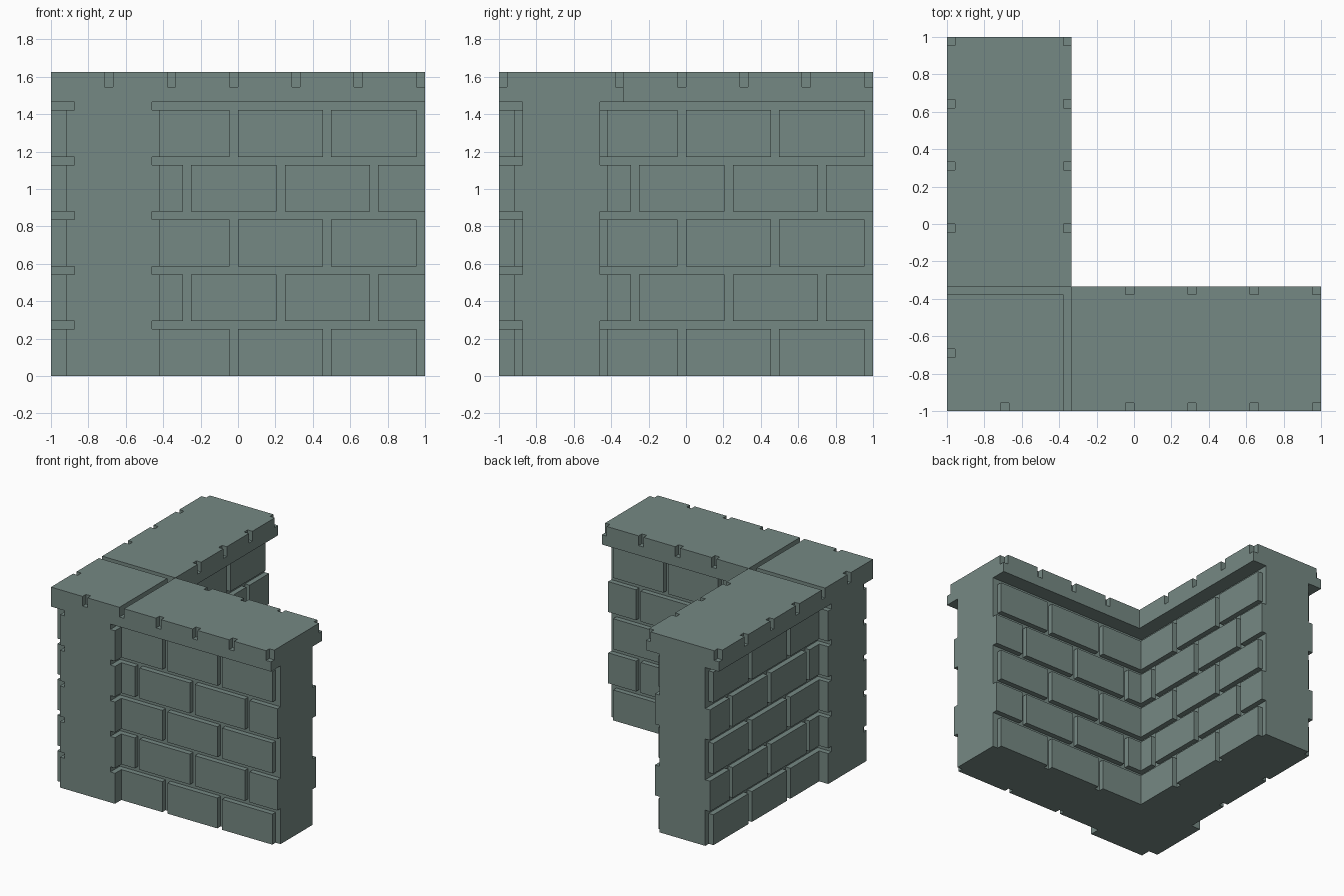
import bpy, bmesh

if "Cube" in bpy.data.objects:
    bpy.data.objects.remove(bpy.data.objects["Cube"], do_unlink=True)

stone = bpy.data.materials.new("grey_green_stone")
stone.use_nodes = True
COLOR = (0.179, 0.248, 0.228, 1)
stone.diffuse_color = COLOR
stone.node_tree.nodes["Principled BSDF"].inputs["Base Color"].default_value = COLOR

# Shared sizes: mortar core faces, brick faces, cap edges, brick courses
CORE_A, CORE_B = -0.875, -0.46
BRICK_A, BRICK_B = -0.918, -0.418
CAP_IN, GROOVE = -0.335, 0.043
COURSE, BRICK_H, GAP = 0.2928, 0.25, 0.043
CAP_BOTTOM, CAP_MID, CAP_TOP = 1.465, 1.545, 1.625


def rect(x0, x1, y0, y1):
    return [(x0, y0), (x1, y0), (x1, y1), (x0, y1)]


def swap(points):
    """Mirror a plan outline across the diagonal, from one arm to the other."""
    return [(y, x) for x, y in points]


def prisms(name, parts):
    """One object from a list of (plan outline, bottom, top)."""
    bm = bmesh.new()
    for outline, z0, z1 in parts:
        face = bm.faces.new([bm.verts.new((x, y, z0)) for x, y in outline])
        ext = bmesh.ops.extrude_face_region(bm, geom=[face], use_keep_orig=True)
        top = [v for v in ext["geom"] if isinstance(v, bmesh.types.BMVert)]
        bmesh.ops.translate(bm, verts=top, vec=(0, 0, z1 - z0))
    bmesh.ops.recalc_face_normals(bm, faces=bm.faces[:])
    mesh = bpy.data.meshes.new(name)
    bm.to_mesh(mesh)
    bm.free()
    mesh.materials.append(stone)
    obj = bpy.data.objects.new(name, mesh)
    bpy.context.collection.objects.link(obj)
    return obj


# Recessed mortar core of both arms, crossing at the corner
a, b = CORE_A, CORE_B
prisms("mortar_core", [([(-1, a), (a, a), (a, -1), (b, -1), (b, a), (1, a), (1, b),
                         (b, b), (b, 1), (a, 1), (a, b), (-1, b)], 0, CAP_BOTTOM)])

# Corner pillar: one block per course
p, q = BRICK_A, BRICK_B
pillar = [(-1, p), (p, p), (p, -1), (q, -1), (q, q), (-1, q)]
prisms("corner_pillar", [(pillar, i * COURSE, i * COURSE + BRICK_H) for i in range(5)])

# Brick courses on both faces of each arm, in running bond
even = [(q, -0.045), (0, 0.455), (0.498, 0.955)]
odd = [(q, -0.295), (-0.252, 0.205), (0.25, 0.705), (0.748, 1)]
for name, turn in (("front_arm_bricks", list), ("side_arm_bricks", swap)):
    bricks = []
    for i in range(5):
        for x0, x1 in (odd if i % 2 else even):
            for y0, y1 in ((p, a), (b, q)):
                bricks.append((turn(rect(x0, x1, y0, y1)), i * COURSE, i * COURSE + BRICK_H))
    prisms(name, bricks)

# Lower half of the cap, L-shaped
c = CAP_IN
prisms("cap_bed", [([(-1, -1), (1, -1), (1, c), (c, c), (c, 1), (-1, 1)], CAP_BOTTOM, CAP_MID)])

# Cutters for the small notches along the cap edges
cuts = []
for x in (-0.69, -0.022, 0.31, 0.643, 0.978):
    x0, x1 = x - 0.0225, (x + 0.0225 if x < 0.9 else 1.1)
    edges = [(-1.1, -0.957)]
    if x > c:
        edges.append((c - GROOVE, c + 0.1))
    for y0, y1 in edges:
        for turn in (list, swap):
            cuts.append((turn(rect(x0, x1, y0, y1)), CAP_MID - 0.1, CAP_TOP + 0.1))
cutter = prisms("notch_cutter", cuts)
cutter.hide_render = True

# Upper cap blocks, parted by the groove around the pillar
arm = rect(c, 1, -1, c)
corner = rect(-1, c - GROOVE, -1, c - GROOVE)
for name, outline in (("corner_cap", corner), ("front_arm_cap", arm), ("side_arm_cap", swap(arm))):
    block = prisms(name, [(outline, CAP_MID, CAP_TOP)])
    mod = block.modifiers.new("notches", "BOOLEAN")
    mod.operation = "DIFFERENCE"
    mod.solver = "EXACT"
    mod.object = cutter
    bpy.context.view_layer.objects.active = block
    bpy.ops.object.modifier_apply(modifier=mod.name)
bpy.data.objects.remove(cutter, do_unlink=True)
